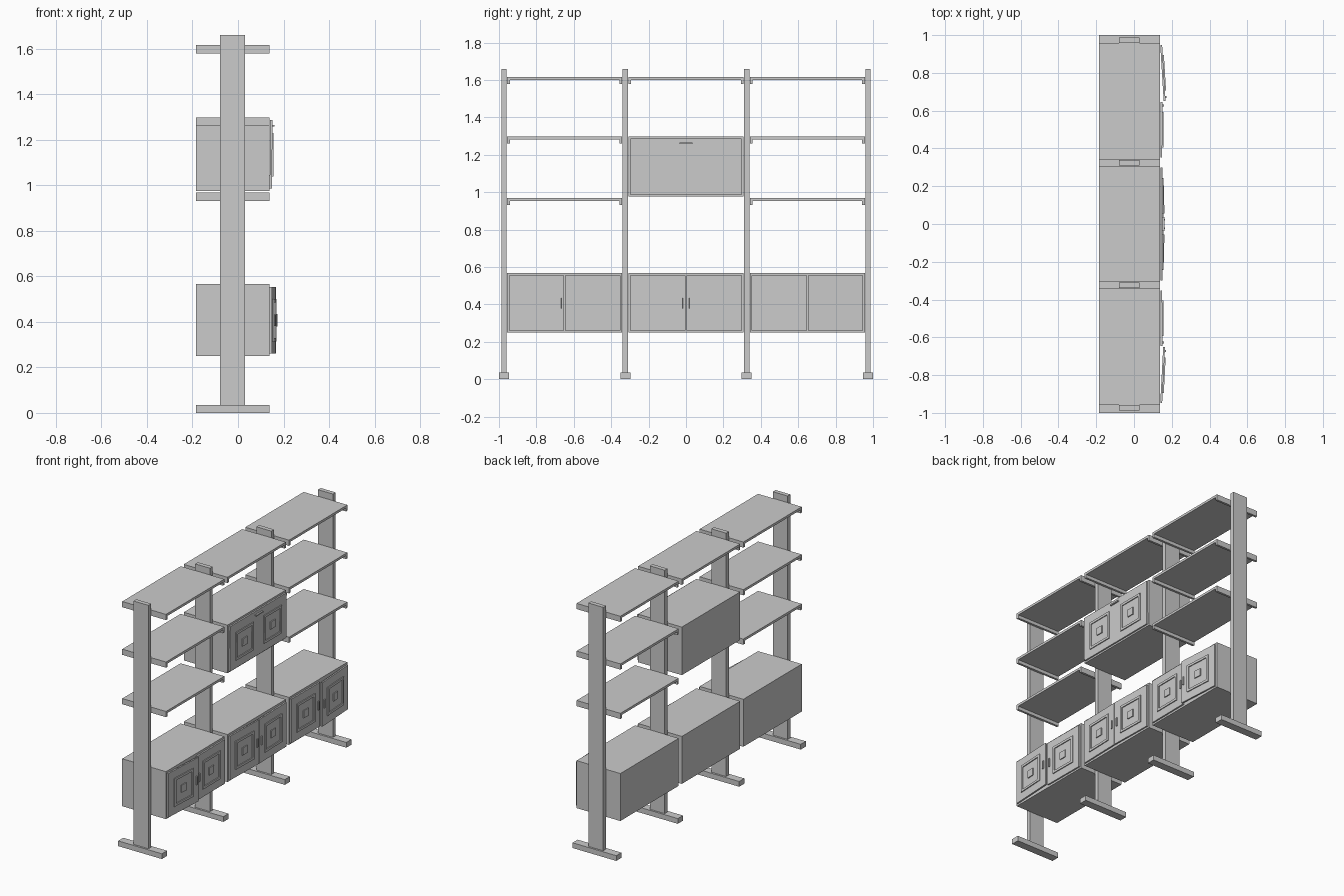
import bpy, bmesh
from math import radians
from mathutils import Matrix, Vector

if "Cube" in bpy.data.objects:
    bpy.data.objects.remove(bpy.data.objects["Cube"])

X0, X1 = -0.185, 0.138          # depth of shelves, cabinets and feet
POSTS = (-0.973, -0.324, 0.324, 0.973)
BAYS = ((-0.957, -0.341), (-0.308, 0.308), (0.341, 0.957))


def add_box(bm, x, y, z):
    size = Vector((x[1] - x[0], y[1] - y[0], z[1] - z[0]))
    mid = Vector((x[0] + x[1], y[0] + y[1], z[0] + z[1])) / 2
    bmesh.ops.create_cube(bm, size=1, matrix=Matrix.Translation(mid) @ Matrix.Diagonal((*size, 1)))


def make(name, boxes, origin=(0, 0, 0), rotation=(0, 0, 0)):
    bm = bmesh.new()
    for b in boxes:
        add_box(bm, *b)
    mesh = bpy.data.meshes.new(name)
    bm.to_mesh(mesh)
    bm.free()
    ob = bpy.data.objects.new(name, mesh)
    ob.location = origin
    ob.rotation_euler = rotation
    bpy.context.collection.objects.link(ob)
    return ob


def moulding(x, cy, cz, raise_by=0.006):
    """Raised square ring with a small square boss in its centre."""
    o, i, s = 0.094, 0.078, 0.025
    xs = (x, x + raise_by)
    return [(xs, (cy - o, cy + o), (cz + i, cz + o)),
            (xs, (cy - o, cy + o), (cz - o, cz - i)),
            (xs, (cy - o, cy - i), (cz - i, cz + i)),
            (xs, (cy + i, cy + o), (cz - i, cz + i)),
            (xs, (cy - s, cy + s), (cz - s, cz + s))]


# uprights and feet
for y in POSTS:
    make("upright", [((-0.08, 0.03), (y - 0.0145, y + 0.0145), (0.035, 1.66))])
    make("foot", [((X0, X1), (y - 0.027, y + 0.027), (0, 0.035))])


# shelves with an end batten below each side
def shelf(bay, top):
    a, b = bay
    under = (top - 0.038, top - 0.016)
    make("shelf", [((X0, X1), (a, b), (top - 0.016, top)),
                   ((X0, X1), (a, a + 0.015), under),
                   ((X0, X1), (b - 0.015, b), under)])


for k, bay in enumerate(BAYS):
    for top in ((1.617,) if k == 1 else (1.617, 1.299, 0.969)):
        shelf(bay, top)


# hinged door: origin on the outer edge, side = direction towards the handle
def door(hinge_y, side, width, opening):
    def span(p, q):
        return tuple(sorted((side * p, side * q)))
    h = 0.147
    parts = [((0, 0.01), span(0, width), (-h, h))]
    parts += moulding(0.01, side * width / 2, 0)
    parts.append(((0.01, 0.017), span(width - 0.025, width - 0.015), (-0.028, 0.028)))
    make("door", parts, (X1 + 0.001, hinge_y, 0.407), (0, 0, -side * radians(opening)))


# lower cabinets, some doors slightly ajar
AJAR = ((3, 0.5), (1.5, 1.5), (0.5, 3.5))
for (a, b), (left, right) in zip(BAYS, AJAR):
    make("lower_cabinet", [((X0, X1), (a, b), (0.25, 0.567))])
    w = (b - a) / 2 - 0.012
    door(a + 0.01, 1, w, left)
    door(b - 0.01, -1, w, right)

# upper cabinet with one drop-down flap
a, b = BAYS[1]
make("upper_cabinet", [((X0, X1), (a, b), (0.976, 1.297))])
flap = [((0, 0.01), (a + 0.01, b - 0.01), (0, 0.301))]
flap += moulding(0.01, -0.148, 0.147) + moulding(0.01, 0.148, 0.147)
flap.append(((0.01, 0.02), (-0.036, 0.036), (0.272, 0.28)))
make("flap_door", flap, (X1 + 0.001, 0, 0.986), (0, radians(0.5), 0))
